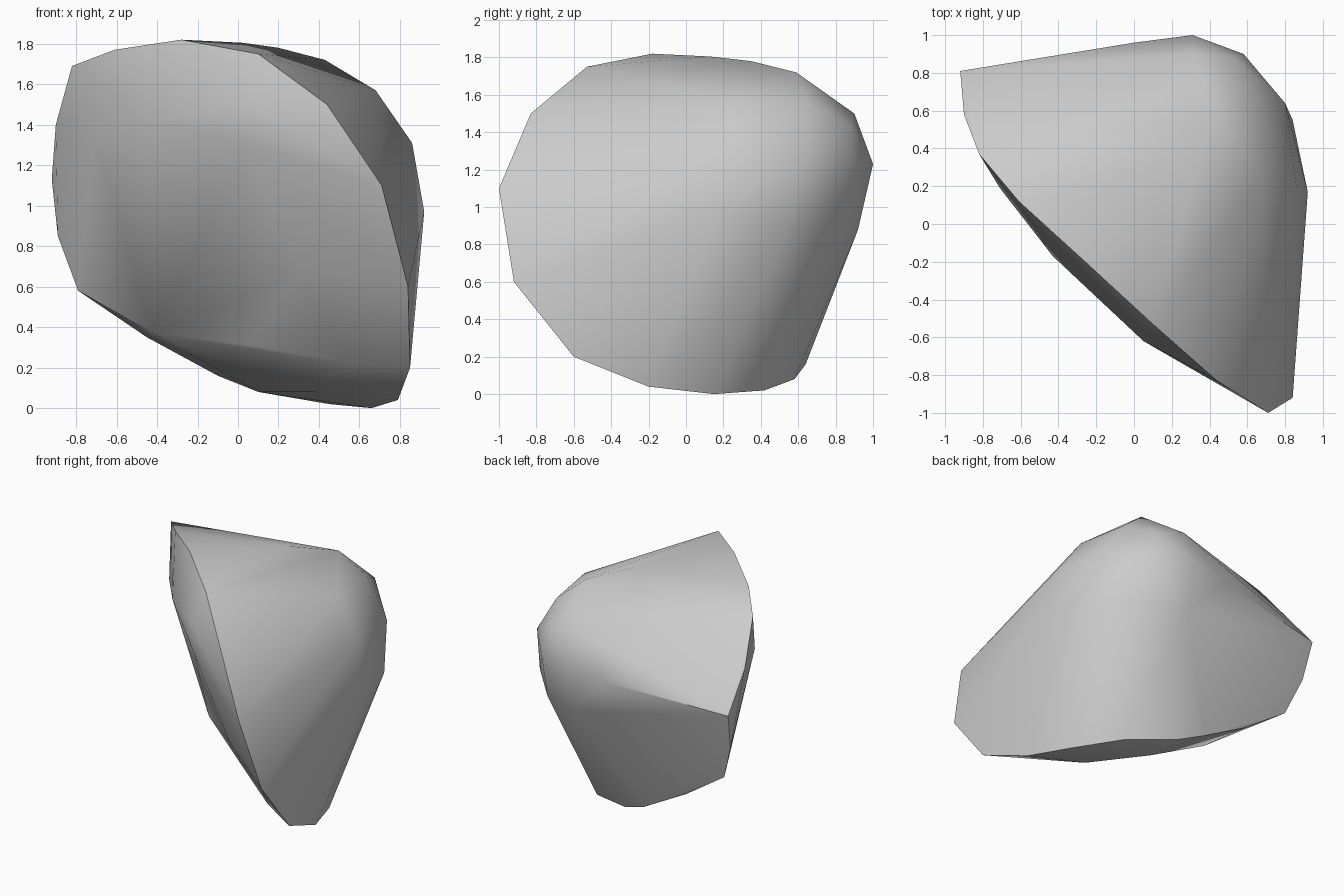
import bpy, bmesh, math

cube = bpy.data.objects.get("Cube")
if cube:
    bpy.data.objects.remove(cube, do_unlink=True)

# Plain grey stone
grey = bpy.data.materials.new("stone_grey")
grey.use_nodes = True
colour = (0.6, 0.6, 0.6, 1.0)
grey.diffuse_color = colour
bsdf = grey.node_tree.nodes["Principled BSDF"]
bsdf.inputs["Base Color"].default_value = colour
bsdf.inputs["Roughness"].default_value = 0.8

# Sharp rim that divides the broad front from the domed back
rim = [(-.28, -.18, 1.82), (.10, -.53, 1.75), (.44, -.83, 1.50), (.71, -1.0, 1.10),
       (.84, -.92, .60), (.85, -.60, .20), (.79, -.20, .04), (.66, .15, 0),
       (.45, .42, .02), (.10, .58, .08), (-.10, .64, .16), (-.45, .64, .35),
       (-.79, .67, .58), (-.89, .74, .85), (-.92, .81, 1.13), (-.90, .58, 1.40),
       (-.82, .37, 1.69), (-.61, .12, 1.77)]

# Shallow bulge of the front
front = [(.05, -.62, 1.52), (-.43, -.17, 1.41), (-.71, .19, 1.35), (.06, -.61, 1.30),
         (.30, -.53, .66), (.55, -.43, .22), (.38, -.07, .08), (.10, .30, .08),
         (.05, -.09, .31), (-.42, .25, .37)]

# Rounded crown of the back
back = [(.31, 1.0, 1.23), (.58, .90, 1.22), (.80, .64, 1.27), (.92, .17, .97),
        (.86, .20, 1.31), (.68, .24, 1.57), (.63, .65, 1.55), (.43, .59, 1.72),
        (.31, .90, 1.50), (.53, .88, 1.43), (.20, .35, 1.78), (0, .96, 1.20),
        (.30, .92, .88), (.60, .80, .87), (.84, .55, .92), (.02, .13, 1.805),
        (-.38, .87, 1.15)]

# Wrap a skin around the three groups of points
bm = bmesh.new()
for p in rim + front + back:
    bm.verts.new(p)
hull = bmesh.ops.convex_hull(bm, input=bm.verts[:])
loose = [v for v in bm.verts if not v.link_faces]
bmesh.ops.delete(bm, geom=loose, context='VERTS')
bmesh.ops.recalc_face_normals(bm, faces=bm.faces[:])

mesh = bpy.data.meshes.new("boulder")
bm.to_mesh(mesh)
bm.free()
mesh.materials.append(grey)
boulder = bpy.data.objects.new("boulder", mesh)
bpy.context.collection.objects.link(boulder)

# Smooth the dome, keep the rim sharp
bpy.ops.object.select_all(action='DESELECT')
boulder.select_set(True)
bpy.context.view_layer.objects.active = boulder
bpy.ops.object.shade_smooth_by_angle(angle=math.radians(35))
